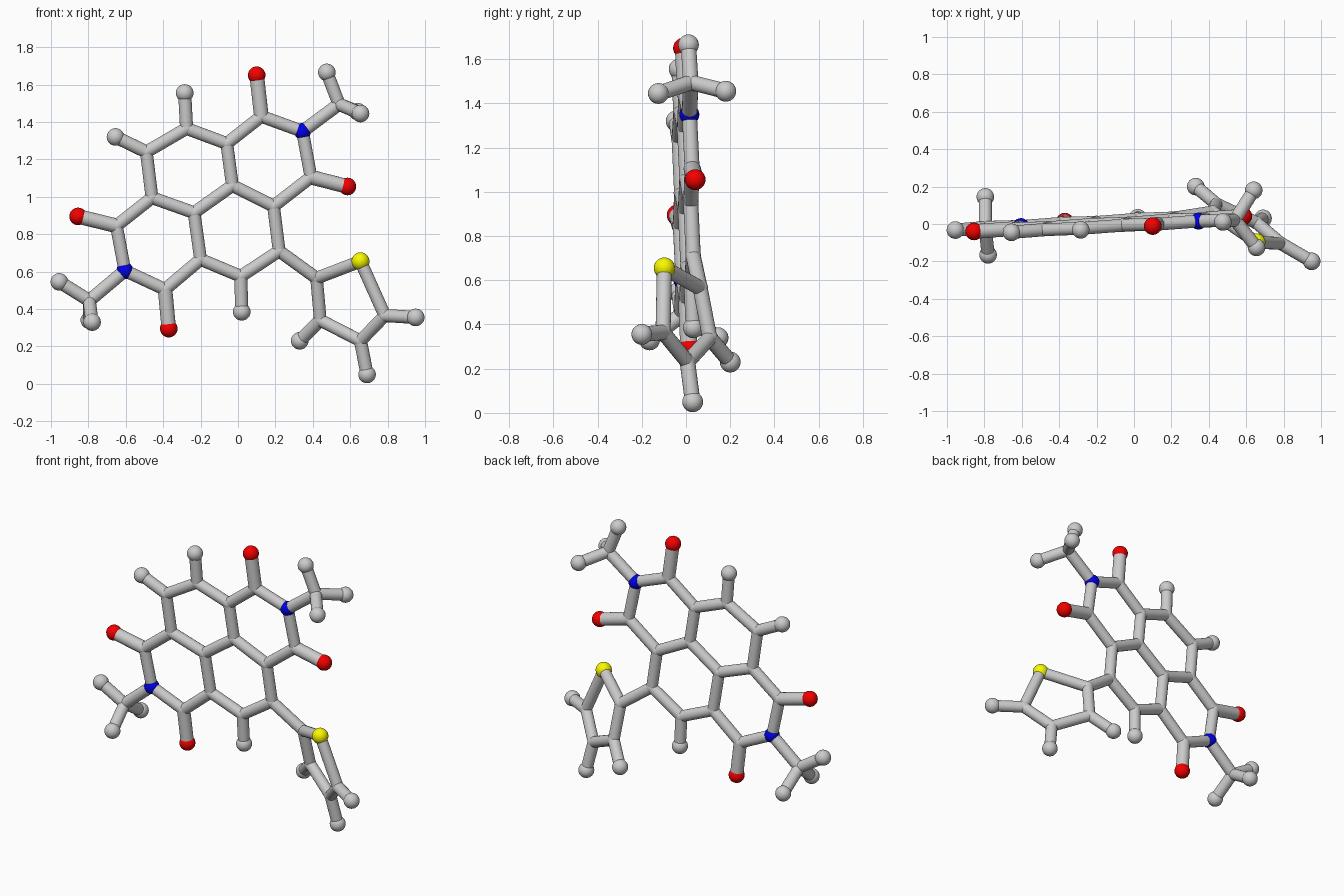
import bpy, bmesh
from mathutils import Vector, Matrix

if "Cube" in bpy.data.objects:
    bpy.data.objects.remove(bpy.data.objects["Cube"])

# The fused ring sheet and the five-sided ring are each flat, slightly tilted planes
def sheet(x, z):
    return Vector((x, 0.047 + 0.061 * x - 0.039 * z, z))

def side(x, z):
    return Vector((x, 0.453 - 0.595 * x - 0.246 * z, z))

# Fused ring corners
C = {k: sheet(*p) for k, p in dict(
    a=(-.275, 1.365), b=(-.49, 1.24), c=(-.46, .995), d=(-.235, .915),
    e=(-.03, 1.06), f=(-.06, 1.285), g=(.125, 1.43), h=(.39, 1.105),
    i=(.19, .95), j=(.22, .71), k=(.015, .575), l=(-.20, .665),
    m=(-.39, .505), n=(-.65, .845), p=(.54, 1.495), q=(-.795, .445)).items()}
N = {'N1': sheet(.345, 1.35), 'N2': sheet(-.605, .605)}
O = {'O1': sheet(.10, 1.65), 'O2': sheet(.585, 1.055),
     'O3': sheet(-.855, .895), 'O4': sheet(-.37, .295)}
H = {'H1': sheet(-.285, 1.555), 'H2': sheet(-.655, 1.32), 'H3': sheet(.02, .385),
     'H4': sheet(.475, 1.665), 'H5': sheet(-.955, .545),
     'H6': Vector((.64, .18, 1.455)), 'H7': Vector((.655, -.125, 1.445)),
     'H8': Vector((-.795, .145, .34)), 'H9': Vector((-.78, -.165, .33))}

# Five-sided side ring
C.update(r=side(.42, .565), s=side(.44, .34), t=side(.655, .23), u=side(.785, .365))
S = {'S1': side(.655, .655)}
H.update(HA=side(.33, .23), HB=side(.69, .05), HC=side(.95, .355))

P = {**C, **N, **O, **H, **S}

def finish(bm, name, color=None):
    for f in bm.faces:
        f.smooth = True
    me = bpy.data.meshes.new(name)
    bm.to_mesh(me)
    bm.free()
    ob = bpy.data.objects.new(name, me)
    bpy.context.collection.objects.link(ob)
    if color:
        mat = bpy.data.materials.new(name + "_color")
        mat.diffuse_color = (*color, 1)
        mat.use_nodes = True
        mat.node_tree.nodes["Principled BSDF"].inputs["Base Color"].default_value = mat.diffuse_color
        me.materials.append(mat)

def balls(name, points, radius, color=None):
    bm = bmesh.new()
    for p in points.values():
        bmesh.ops.create_uvsphere(bm, u_segments=24, v_segments=14, radius=radius,
                                  matrix=Matrix.Translation(p))
    finish(bm, name, color)

def sticks(name, pairs, radius):
    bm = bmesh.new()
    for s, e in pairs:
        d = P[e] - P[s]
        m = Matrix.Translation((P[s] + P[e]) / 2) @ d.to_track_quat('Z', 'Y').to_matrix().to_4x4()
        bmesh.ops.create_cone(bm, cap_ends=False, segments=20, radius1=radius,
                              radius2=radius, depth=d.length, matrix=m)
    finish(bm, name)

def chain(path):
    return list(zip(path, path[1:]))

# Atoms
balls("carbon_joints", C, 0.036)
balls("hydrogen_atoms", H, 0.047)
balls("oxygen_atoms", O, 0.047, (0.9, 0.0, 0.0))
balls("nitrogen_atoms", N, 0.045, (0.0, 0.0, 0.85))
balls("sulfur_atom", S, 0.048, (0.95, 0.95, 0.0))

# Bonds
ring = chain(['a', 'b', 'c', 'd', 'e', 'f', 'a']) + chain(['e', 'i', 'j', 'k', 'l', 'd'])
ring += chain(['f', 'g', 'N1', 'h', 'i']) + chain(['l', 'm', 'N2', 'n', 'c'])
sticks("fused_ring_bonds", ring, 0.034)
sticks("side_ring_bonds", chain(['j', 'r', 's', 't', 'u', 'S1', 'r']), 0.034)
sticks("methyl_bonds", [('N1', 'p'), ('N2', 'q')] + [('p', x) for x in ('H4', 'H6', 'H7')]
       + [('q', x) for x in ('H5', 'H8', 'H9')], 0.035)
sticks("hydrogen_bonds", [('a', 'H1'), ('b', 'H2'), ('k', 'H3'),
                          ('s', 'HA'), ('t', 'HB'), ('u', 'HC')], 0.035)
sticks("oxygen_bonds", [('g', 'O1'), ('h', 'O2'), ('n', 'O3'), ('m', 'O4')], 0.039)
